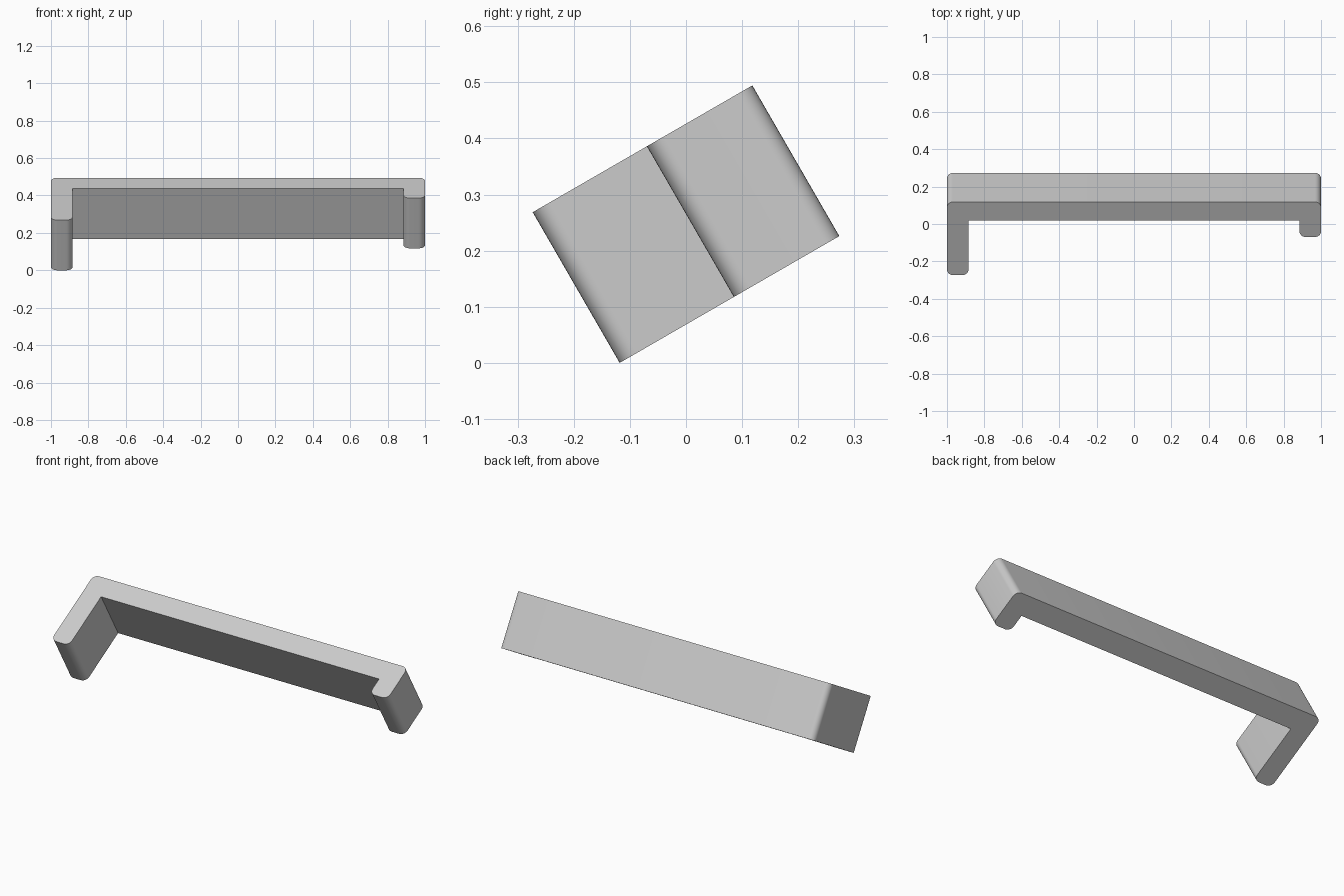
import bpy
import bmesh
from math import radians, sin, cos, pi
from mathutils import Matrix

cube = bpy.data.objects.get("Cube")
if cube:
    bpy.data.objects.remove(cube, do_unlink=True)

grey = bpy.data.materials.new("light grey")
grey.use_nodes = True
colour = (0.6, 0.6, 0.6, 1)
grey.diffuse_color = colour
grey.node_tree.nodes["Principled BSDF"].inputs["Base Color"].default_value = colour

THICK = 0.115       # wall thickness
HALF_DEPTH = 0.226  # half reach of the long arm
HALF_WIDTH = 0.155  # half width of the strip
SHORT_END = 0.009   # tip of the short arm
RADIUS = 0.034
STEPS = 8


def corner(x, y, start):
    """Quarter-circle points, anticlockwise, about the centre (x, y)."""
    return [(x + RADIUS * cos(start + pi / 2 * i / STEPS),
             y + RADIUS * sin(start + pi / 2 * i / STEPS)) for i in range(STEPS + 1)]


# Bracket profile: back bar with a long arm and a short arm, sharp inner corners
inner = 1 - THICK
bar_front = HALF_DEPTH - THICK
r = RADIUS
profile = (
    corner(1 - r, HALF_DEPTH - r, 0)
    + corner(r - 1, HALF_DEPTH - r, pi / 2)
    + corner(r - 1, r - HALF_DEPTH, pi)
    + corner(-inner - r, r - HALF_DEPTH, 1.5 * pi)
    + [(-inner, bar_front), (inner, bar_front)]
    + corner(inner + r, SHORT_END + r, pi)
    + corner(1 - r, SHORT_END + r, 1.5 * pi)
)

# Extrude the profile across the strip width
bm = bmesh.new()
base = bm.faces.new([bm.verts.new((x, y, -HALF_WIDTH)) for x, y in profile])
top = bmesh.ops.extrude_face_region(bm, geom=[base])
bmesh.ops.translate(bm, vec=(0, 0, 2 * HALF_WIDTH),
                    verts=[v for v in top["geom"] if isinstance(v, bmesh.types.BMVert)])
bmesh.ops.recalc_face_normals(bm, faces=bm.faces)

# Tilt the bracket and stand it on the ground
bmesh.ops.rotate(bm, verts=bm.verts, cent=(0, 0, 0), matrix=Matrix.Rotation(radians(30), 3, "X"))
lowest = min(v.co.z for v in bm.verts)
bmesh.ops.translate(bm, verts=bm.verts, vec=(0, 0, -lowest))

mesh = bpy.data.meshes.new("bracket")
bm.to_mesh(mesh)
bm.free()
mesh.materials.append(grey)
bracket = bpy.data.objects.new("bracket", mesh)
bpy.context.collection.objects.link(bracket)

bpy.context.view_layer.objects.active = bracket
bracket.select_set(True)
bpy.ops.object.shade_smooth_by_angle(angle=radians(30))
